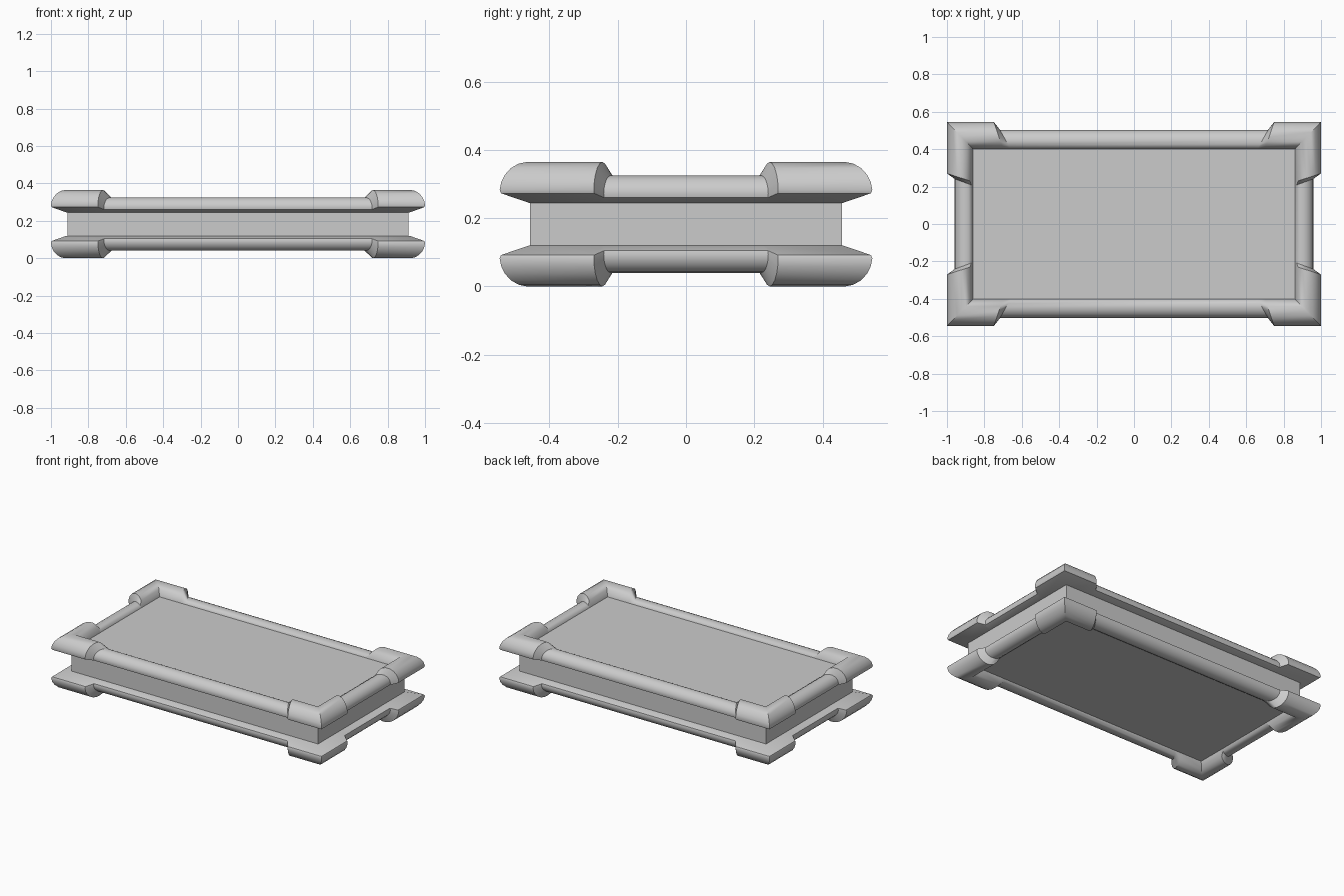
import bpy, bmesh
from math import radians

if "Cube" in bpy.data.objects:
    bpy.data.objects.remove(bpy.data.objects["Cube"])

MID = 0.1825            # symmetry height
IX, IY = 0.86, 0.40     # inner edge of the rim

# Rim cross-sections: (outward offset, height), same point count
slim = [(0, .245), (.06, .245), (.1, .26), (.103, .272), (.1, .288), (.092, .302),
        (.08, .314), (.063, .322), (.045, .325), (.025, .322), (.01, .314), (0, .300)]
bulky = [(0, .245), (.06, .245), (.142, .273), (.146, .283), (.141, .307), (.131, .327),
         (.113, .347), (.09, .36), (.065, .365), (.04, .36), (.018, .34), (0, .300)]


def finish(name, bm, z=0.0):
    bmesh.ops.recalc_face_normals(bm, faces=bm.faces)
    mesh = bpy.data.meshes.new(name)
    bm.to_mesh(mesh)
    bm.free()
    ob = bpy.data.objects.new(name, mesh)
    ob.location.z = z
    bpy.context.collection.objects.link(ob)
    return ob


def box(name, hx, hy, z0, z1):
    bm = bmesh.new()
    bmesh.ops.create_cube(bm, size=1)
    bmesh.ops.scale(bm, vec=(2 * hx, 2 * hy, z1 - z0), verts=bm.verts)
    return finish(name, bm, (z0 + z1) / 2)


def front(profile, start, slope):
    return [(start + slope * o, IY + o, z) for o, z in profile]


def side(profile, start, slope):
    return [(IX + .96 * o, start + slope * o, z) for o, z in profile]


# One corner quarter: slim front rail, bulky corner guard, slim side rail
quarter = [front(slim, .66, .55), front(bulky, .70, .34),
           [(IX + .96 * o, IY + o, z) for o, z in bulky],
           side(bulky, .225, .31), side(slim, .205, .35)]

# Upper rim swept round all four corners, mirrored for the lower rim
bm = bmesh.new()
rings = []
for sx, sy, flip in ((1, -1, 1), (1, 1, -1), (-1, 1, 1), (-1, -1, -1)):
    for ring in quarter[::flip]:
        rings.append([bm.verts.new((x * sx, y * sy, z - MID)) for x, y, z in ring])
n = len(slim)
for a, b in zip(rings, rings[1:] + rings[:1]):
    for i in range(n):
        j = (i + 1) % n
        bm.faces.new((a[i], a[j], b[j], b[i]))
rim = finish("corner_guarded_rims", bm, MID)
bpy.context.view_layer.objects.active = rim
rim.select_set(True)
bpy.ops.object.shade_smooth_by_angle(angle=radians(38))
mirror = rim.modifiers.new("lower_rim", 'MIRROR')
mirror.use_axis = (False, False, True)
mirror.use_mirror_merge = False

# Recessed waist band and the flat slab filling both rims
box("waist_band", .912, .457, .11, .255)
box("panel_slab", IX + .002, IY + .002, 2 * MID - .302, .302)
